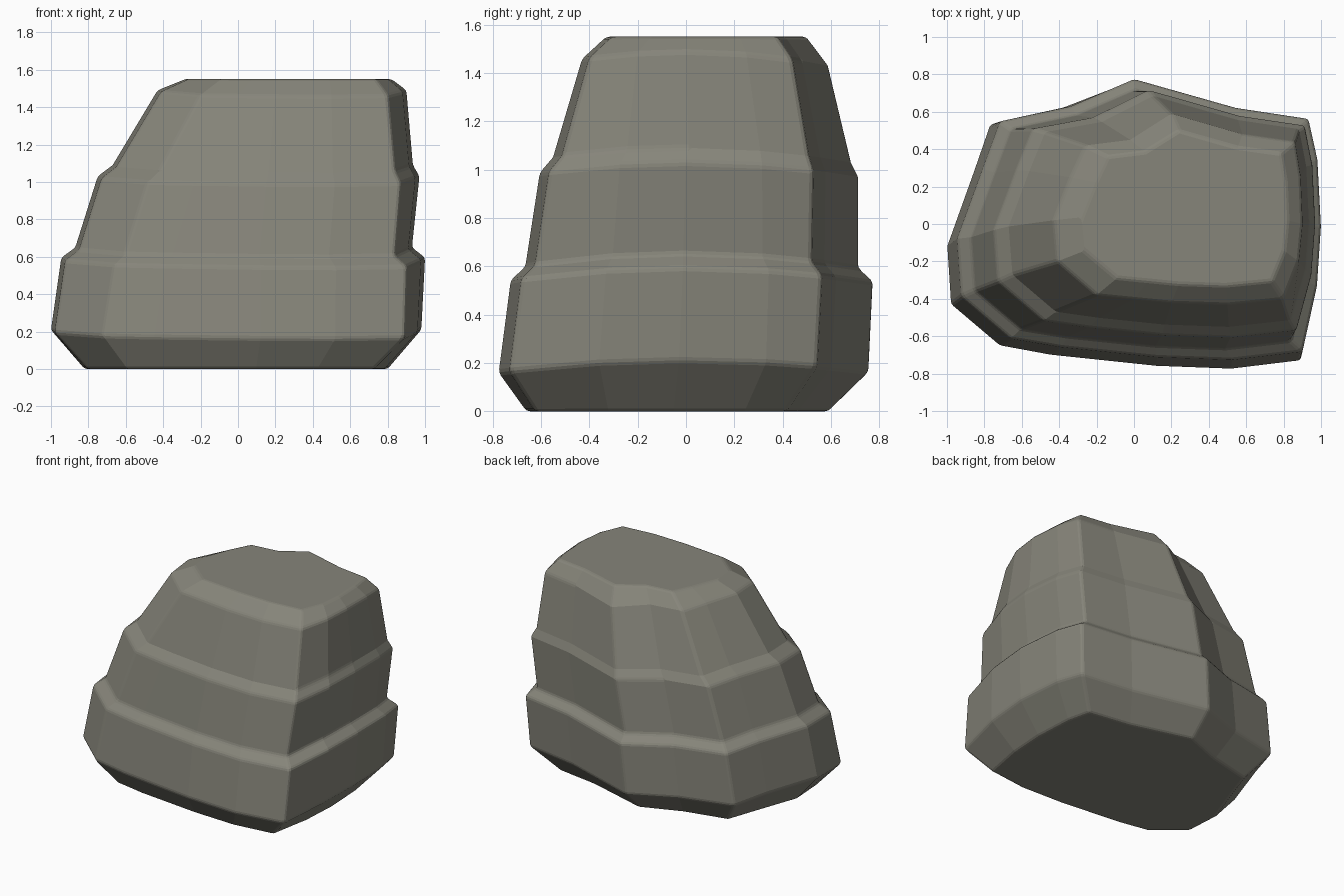
import bpy, bmesh

if "Cube" in bpy.data.objects:
    bpy.data.objects.remove(bpy.data.objects["Cube"])

# Matching outlines: wide foot and narrow crown of the boulder
foot = [(-1.0, -.12), (-.98, -.43), (-.72, -.65), (-.45, -.70), (.12, -.76), (.52, -.775),
        (.89, -.73), (.96, -.36), (.98, -.03), (.96, .33), (.91, .54), (.52, .60),
        (-.03, .755), (-.38, .62), (-.77, .53), (-.86, .27)]
crown = [(-.43, .02), (-.41, -.20), (-.20, -.38), (0, -.40), (.2, -.42), (.5, -.43),
         (.80, -.40), (.88, -.2), (.9, 0), (.89, .25), (.86, .44), (.58, .48),
         (.2, .59), (-.02, .45), (-.26, .42), (-.34, .25)]

# Layers: height, blend foot->crown, x range, y range, edge dip at front and back
layers = [(0.00, 0.00, -.82, .80, -.66, .59, 0),
          (0.21, 0.00, -1.0, .98, -.775, .757, .05),
          (0.595, 0.25, -.945, 1.0, -.725, .775, .06),
          (0.65, 0.28, -.87, .93, -.665, .715, .06),
          (1.03, 0.55, -.75, .97, -.605, .715, .06),
          (1.09, 0.60, -.67, .935, -.55, .685, .06),
          (1.49, 1.00, -.43, .90, -.43, .59, .06),
          (1.55, 1.00, -.28, .82, -.33, .50, 0)]


def fit(vals, lo, hi):
    a, b = min(vals), max(vals)
    return [lo + (v - a) / (b - a) * (hi - lo) for v in vals]


# Loft the stepped boulder
bm = bmesh.new()
rings = []
for z, t, x0, x1, y0, y1, dip in layers:
    mix = [(a[0] + (c[0] - a[0]) * t, a[1] + (c[1] - a[1]) * t) for a, c in zip(foot, crown)]
    xs, ys = fit([p[0] for p in mix], x0, x1), fit([p[1] for p in mix], y0, y1)
    rings.append([bm.verts.new((x, y, z - dip * (y / max(y1, -y0)) ** 2)) for x, y in zip(xs, ys)])
n = len(foot)
for lo, hi in zip(rings, rings[1:]):
    for i in range(n):
        j = (i + 1) % n
        bm.faces.new((lo[i], lo[j], hi[j], hi[i]))
bm.faces.new(rings[0][::-1])
bm.faces.new(rings[-1])
bmesh.ops.recalc_face_normals(bm, faces=bm.faces)
mesh = bpy.data.meshes.new("boulder")
bm.to_mesh(mesh)
bm.free()
boulder = bpy.data.objects.new("boulder", mesh)
bpy.context.collection.objects.link(boulder)

# Worn edges
bevel = boulder.modifiers.new("worn_edges", 'BEVEL')
bevel.width = 0.015
bevel.segments = 2
bevel.limit_method = 'ANGLE'
bevel.angle_limit = 0.45

# Stone colour
stone = bpy.data.materials.new("grey stone")
stone.diffuse_color = (0.24, 0.235, 0.195, 1)
stone.use_nodes = True
stone.node_tree.nodes["Principled BSDF"].inputs["Base Color"].default_value = stone.diffuse_color
mesh.materials.append(stone)
